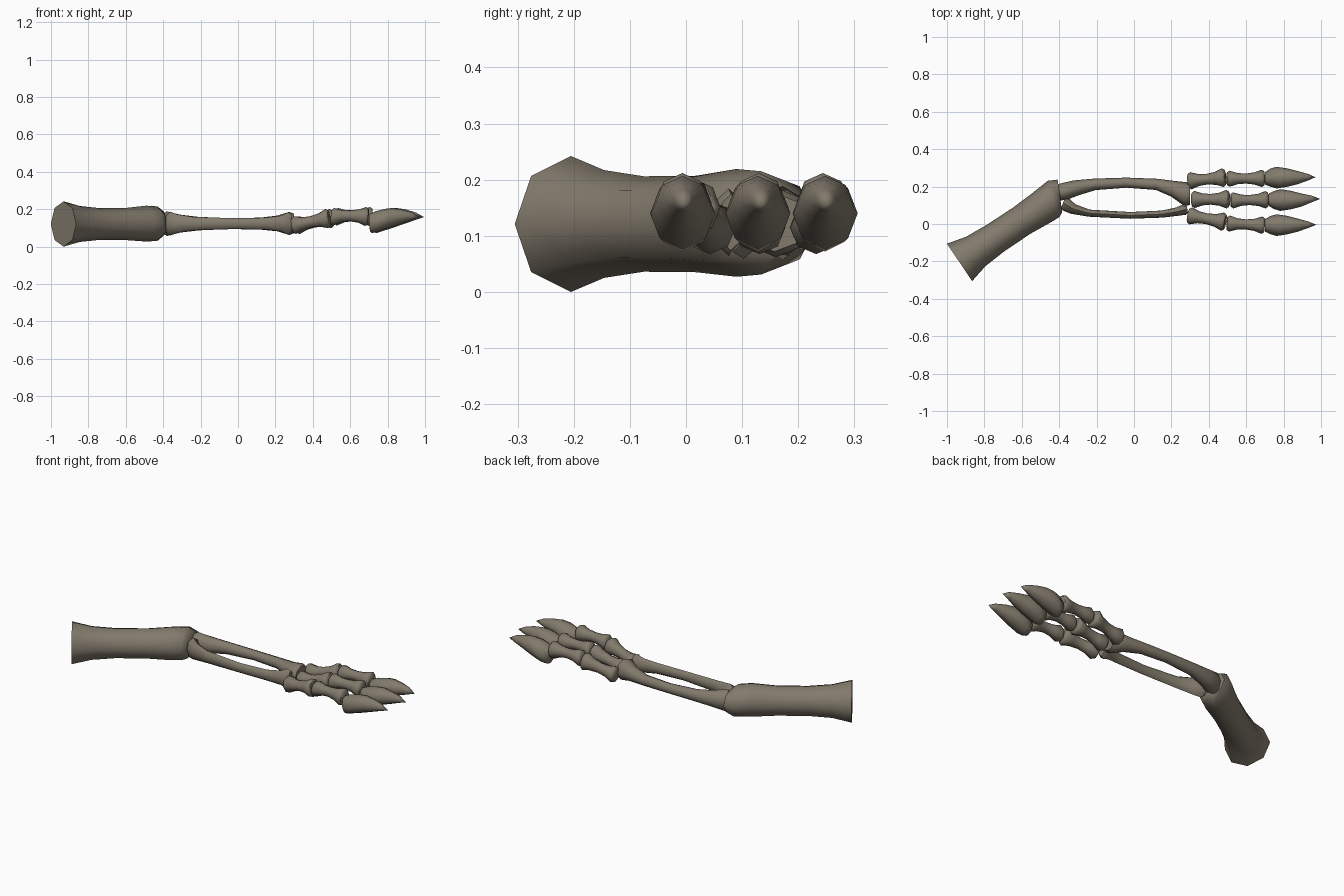
import bpy, bmesh, math
from mathutils import Vector

bone_mat = bpy.data.materials.new("weathered bone")
bone_mat.diffuse_color = (0.225, 0.195, 0.15, 1)
SIDES = 8


def loft(name, rings, tip=None):
    """Skin rings of (x, y, z, half width, half height, yaw, lean); optional pointed tip."""
    bm = bmesh.new()
    loops = []
    for x, y, z, w, h, yaw, lean in rings:
        a, p = math.radians(yaw), math.radians(lean)
        side = Vector((-math.sin(a), math.cos(a), 0))
        up = Vector((math.sin(p) * math.cos(a), math.sin(p) * math.sin(a), math.cos(p)))
        loop = []
        for k in range(SIDES):
            t = 2 * math.pi * k / SIDES
            loop.append(bm.verts.new(Vector((x, y, z)) + side * w * math.cos(t) + up * h * math.sin(t)))
        loops.append(loop)
    for a, b in zip(loops, loops[1:]):
        for k in range(SIDES):
            n = (k + 1) % SIDES
            bm.faces.new((a[k], a[n], b[n], b[k]))
    bm.faces.new(loops[0][::-1])
    if tip:
        v = bm.verts.new(tip)
        for k in range(SIDES):
            bm.faces.new((loops[-1][k], loops[-1][(k + 1) % SIDES], v))
    else:
        bm.faces.new(loops[-1])
    bmesh.ops.recalc_face_normals(bm, faces=bm.faces)
    me = bpy.data.meshes.new(name)
    bm.to_mesh(me)
    bm.free()
    me.materials.append(bone_mat)
    ob = bpy.data.objects.new(name, me)
    bpy.context.collection.objects.link(ob)
    bpy.ops.object.select_all(action='DESELECT')
    ob.select_set(True)
    bpy.context.view_layer.objects.active = ob
    bpy.ops.object.shade_smooth_by_angle(angle=math.radians(60))
    return ob


# upper arm bone, angled in plan
loft("upper_arm_bone", [
    (-0.933, -0.205, 0.121, 0.121, 0.121, 34, 0),
    (-0.915, -0.193, 0.121, 0.115, 0.116, 34, 0),
    (-0.845, -0.146, 0.121, 0.094, 0.096, 34, 0),
    (-0.740, -0.075, 0.121, 0.085, 0.085, 34, 0),
    (-0.600, 0.018, 0.121, 0.084, 0.086, 34, 0),
    (-0.490, 0.090, 0.123, 0.093, 0.096, 30, 0),
    (-0.430, 0.134, 0.123, 0.102, 0.092, 18, 0),
    (-0.396, 0.150, 0.123, 0.088, 0.064, 8, 0)])

# two forearm bones bowing away from each other
loft("forearm_bone_thick", [
    (-0.405, 0.165, 0.123, 0.040, 0.050, 15, 0),
    (-0.380, 0.172, 0.123, 0.047, 0.066, 20, 0),
    (-0.310, 0.193, 0.123, 0.042, 0.048, 18, 0),
    (-0.210, 0.212, 0.123, 0.031, 0.036, 8, 0),
    (-0.040, 0.221, 0.123, 0.027, 0.029, 0, 0),
    (0.120, 0.212, 0.123, 0.030, 0.032, -6, 0),
    (0.210, 0.188, 0.124, 0.043, 0.042, -14, 0),
    (0.275, 0.160, 0.124, 0.064, 0.062, -6, 0),
    (0.300, 0.158, 0.124, 0.056, 0.052, 0, 0)])
loft("forearm_bone_thin", [
    (-0.380, 0.112, 0.123, 0.030, 0.050, -20, 0),
    (-0.362, 0.103, 0.123, 0.036, 0.064, -28, 0),
    (-0.325, 0.080, 0.123, 0.028, 0.050, -25, 0),
    (-0.240, 0.058, 0.123, 0.019, 0.036, -8, 0),
    (-0.020, 0.046, 0.123, 0.018, 0.029, 0, 0),
    (0.150, 0.053, 0.123, 0.019, 0.032, 6, 0),
    (0.230, 0.066, 0.124, 0.023, 0.042, 18, 0),
    (0.268, 0.076, 0.124, 0.028, 0.060, 18, 0),
    (0.285, 0.080, 0.124, 0.022, 0.050, 10, 0)])

# knuckle bone profile: position along the bone, size factor, lift
PROFILE = [(0.0, 0.80), (0.07, 1.0), (0.28, 0.70), (0.5, 0.62), (0.74, 0.76), (0.93, 1.08), (1.0, 0.88)]


def knuckle(name, start, end, w, h, lean=0, sag=0.0):
    s, e = Vector(start), Vector(end)
    yaw = math.degrees(math.atan2(e.y - s.y, e.x - s.x))
    rings = []
    for t, f in PROFILE:
        c = s.lerp(e, t)
        rings.append((c.x, c.y, c.z + sag * math.sin(math.pi * t), w * f, h * f, yaw, lean))
    loft(name, rings)


# three toes: x shift, then y at wrist, first joint, second joint, claw and claw tip
TOES = [("outer", 0.0, 0.230, 0.249, 0.244, 0.248, 0.250, 0.970),
        ("middle", 0.02, 0.131, 0.133, 0.130, 0.128, 0.134, 0.995),
        ("inner", 0.0, 0.046, 0.010, -0.007, -0.006, -0.004, 0.975)]
for n, dx, y0, y1, y2, y3, y4, tip_x in TOES:
    knuckle(n + "_toe_base", (0.290 + dx, y0, 0.112), (0.488 + dx, y1, 0.153), 0.046, 0.048, -8)
    knuckle(n + "_toe_middle", (0.497 + dx, y1 - 0.007, 0.158), (0.697 + dx, y2, 0.160), 0.043, 0.047, 4, 0.006)
    # curved claw with leaning rings
    loft(n + "_toe_claw", [
        (0.702 + dx, y2, 0.127, 0.034, 0.046, 0, -4),
        (0.728 + dx, y3, 0.131, 0.048, 0.060, 0, 10),
        (0.762 + dx, y3, 0.140, 0.058, 0.067, 0, 22),
        (0.815 + dx, y3, 0.153, 0.050, 0.055, 0, 12),
        (0.875 + dx, y3, 0.161, 0.035, 0.038, 0, 4),
        (0.930 + dx, y4, 0.163, 0.018, 0.020, 0, 0)], (tip_x, y4, 0.158))
